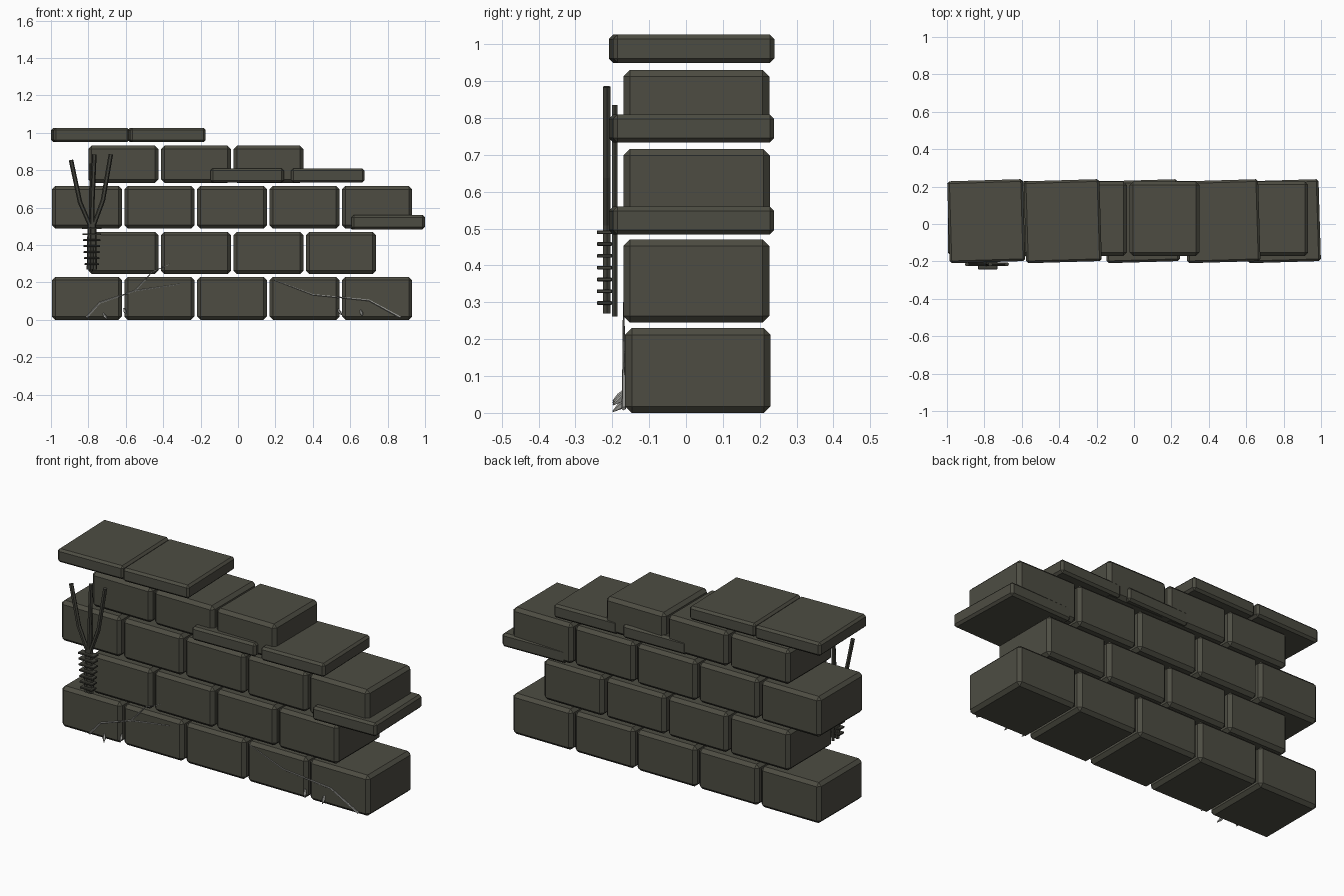
import bpy, bmesh, math
from mathutils import Vector, Matrix

if "Cube" in bpy.data.objects:
    bpy.data.objects.remove(bpy.data.objects["Cube"])


def material(name, rgb):
    m = bpy.data.materials.new(name)
    m.diffuse_color = (*rgb, 1)
    m.use_nodes = True
    m.node_tree.nodes["Principled BSDF"].inputs["Base Color"].default_value = m.diffuse_color
    return m


STONE = material("mossy grey stone", (0.074, 0.073, 0.055))
TWIG = material("dark twig", (0.052, 0.052, 0.041))
ROOT = material("pale root", (0.33, 0.33, 0.31))


def finish(name, bm, mat):
    bmesh.ops.recalc_face_normals(bm, faces=bm.faces)
    me = bpy.data.meshes.new(name)
    bm.to_mesh(me)
    bm.free()
    me.materials.append(mat)
    ob = bpy.data.objects.new(name, me)
    bpy.context.collection.objects.link(ob)
    return ob


def block(name, lo, hi, mat, chamfer=0.0, turn=0.0):
    """Chamfered box between two corners, turned about its own vertical axis."""
    lo, hi = Vector(lo), Vector(hi)
    bm = bmesh.new()
    bmesh.ops.create_cube(bm, size=1)
    bmesh.ops.scale(bm, vec=hi - lo, verts=bm.verts)
    if chamfer:
        bmesh.ops.bevel(bm, geom=bm.edges[:], offset=chamfer, segments=1,
                        affect='EDGES')
    bm.transform(Matrix.Rotation(turn, 4, 'Z'))
    ob = finish(name, bm, mat)
    ob.location = (lo + hi) / 2
    return ob


def tube(name, pts, radii, mat, sides=6):
    """Tapered tube through points lying roughly in the xz plane."""
    pts = [Vector(p) for p in pts]
    bm = bmesh.new()
    rings = []
    for i, p in enumerate(pts):
        d = (pts[min(i + 1, len(pts) - 1)] - pts[max(i - 1, 0)]).normalized()
        u = d.cross(Vector((0, 1, 0))).normalized()
        v = d.cross(u)
        rings.append([bm.verts.new(p + radii[i] * (u * math.cos(a) + v * math.sin(a)))
                      for a in (math.tau * k / sides for k in range(sides))])
    for a, b in zip(rings, rings[1:]):
        for k in range(sides):
            n = (k + 1) % sides
            bm.faces.new((a[k], a[n], b[n], b[k]))
    bm.faces.new(rings[0])
    bm.faces.new(rings[-1])
    return finish(name, bm, mat)


# Brick courses: start x, count, bottom z, top z, front y, back y
courses = [(-0.995, 5, 0.0, 0.23, -0.165, 0.229),
           (-0.80, 4, 0.245, 0.471, -0.17, 0.226),
           (-0.995, 5, 0.488, 0.716, -0.17, 0.228),
           (-0.80, 3, 0.733, 0.931, -0.17, 0.226)]
for r, (x0, count, z0, z1, y0, y1) in enumerate(courses):
    for i in range(count):
        x = x0 + i * 0.388
        block(f"brick_{r + 1}_{i + 1}", (x, y0, z0), (x + 0.374, y1, z1), STONE, 0.018)

# Capping slabs, each turned slightly
slabs = [(-0.79, 0.95), (-0.381, 0.95), (0.043, 0.734), (0.474, 0.734), (0.797, 0.484)]
for i, (x, z) in enumerate(slabs):
    w = 0.405 if i < 2 else 0.392
    block(f"cap_slab_{i + 1}", (x - w / 2, -0.204, z), (x + w / 2, 0.234, z + 0.076),
          STONE, 0.012, math.radians(1.7))

# Bundle of dead stems against the wall
tube("stem_back", [(-0.785, -0.193, 0.262), (-0.785, -0.193, 0.836)],
     [0.009] * 2, TWIG)
stems = {"left": [(-0.797, 0.27), (-0.793, 0.51), (-0.845, 0.63), (-0.893, 0.855)],
         "middle": [(-0.78, 0.27), (-0.78, 0.51), (-0.778, 0.64), (-0.768, 0.885)],
         "right": [(-0.766, 0.27), (-0.77, 0.51), (-0.722, 0.64), (-0.68, 0.885)]}
for side, path in stems.items():
    tube(f"stem_{side}", [(x, -0.215, z) for x, z in path], [0.012] * 4, TWIG)

# Binding around the stems
for i in range(7):
    z = 0.298 + i * 0.032
    h = 0.036 + 0.002 * i
    block(f"binding_{i + 1}", (-0.785 - h, -0.242, z - 0.005),
          (-0.785 + h + 0.006, -0.2, z + 0.005), TWIG, 0.002)

# Thin pale roots creeping over the lowest bricks
roots = {"left": [(-0.81, 0.012), (-0.74, 0.09), (-0.55, 0.155), (-0.31, 0.19)],
         "branch": [(-0.55, 0.155), (-0.46, 0.255), (-0.36, 0.3)],
         "right": [(0.87, 0.012), (0.70, 0.105), (0.40, 0.135), (0.19, 0.215)]}
for name, path in roots.items():
    n = len(path)
    base = 0.004 if name == "branch" else 0.006
    tube(f"root_{name}", [(x, -0.169, z) for x, z in path],
         [base * (1 - 0.65 * i / (n - 1)) for i in range(n)], ROOT, 5)

# Little shoots poking out at the base
for i, (x, z, dx) in enumerate([(-0.72, 0.022, 0.02), (-0.61, 0.05, 0.012),
                                (0.535, 0.045, 0.02), (0.655, 0.04, 0.012)]):
    tube(f"shoot_{i + 1}", [(x, -0.165, z + 0.012), (x + dx / 2, -0.18, z - 0.005),
                            (x + dx, -0.198, z - 0.018)],
         [0.004, 0.009, 0.002], ROOT, 5)
